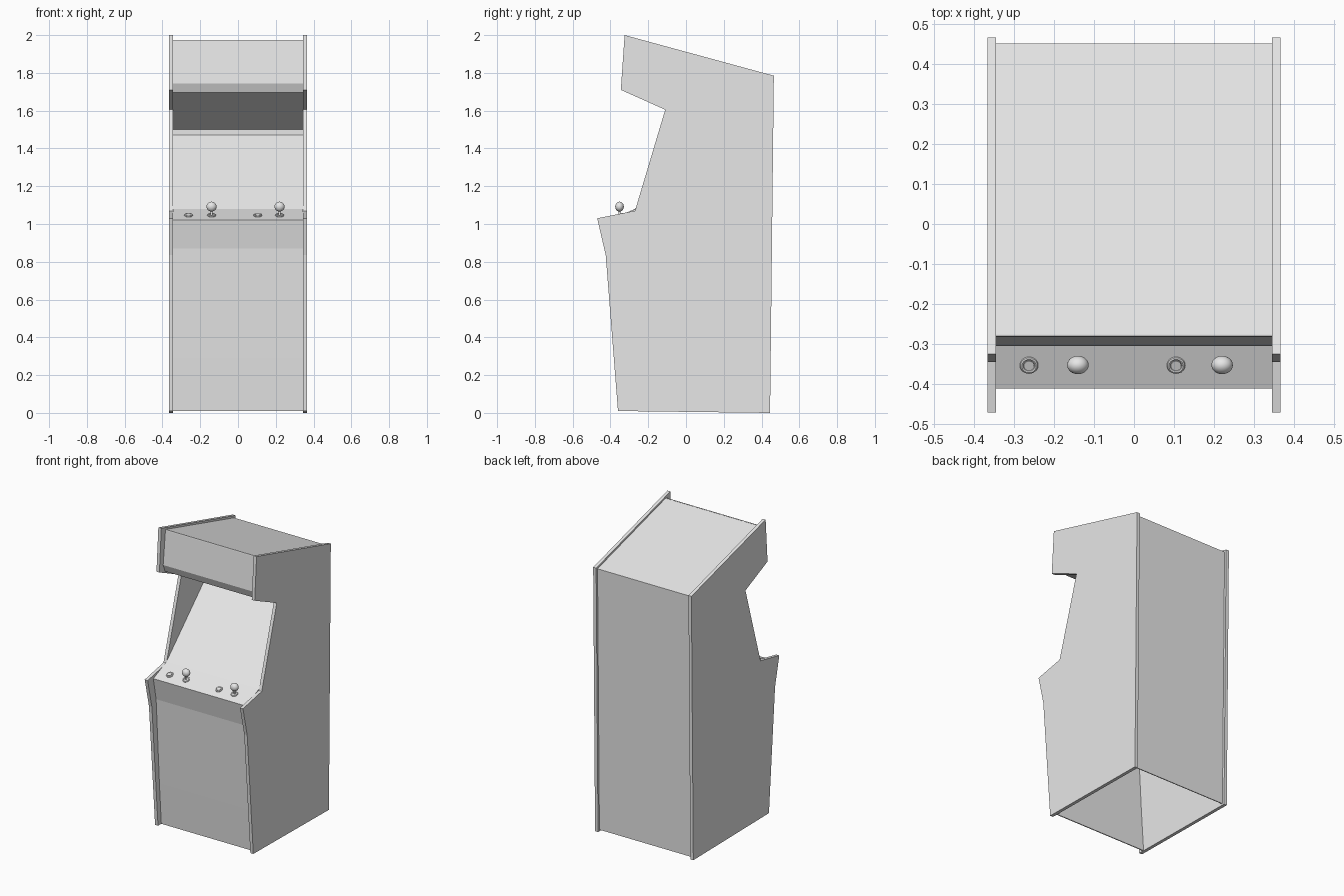
import bpy, bmesh, math
from mathutils import Vector

if "Cube" in bpy.data.objects:
    bpy.data.objects.remove(bpy.data.objects["Cube"])

grey = bpy.data.materials.new("light_grey")
grey.diffuse_color = (0.8, 0.8, 0.8, 1)
grey.use_nodes = True
grey.node_tree.nodes["Principled BSDF"].inputs["Base Color"].default_value = grey.diffuse_color


def finish(ob, smooth=False):
    ob.data.materials.append(grey)
    if smooth:
        bpy.ops.object.select_all(action='DESELECT')
        ob.select_set(True)
        bpy.context.view_layer.objects.active = ob
        bpy.ops.object.shade_smooth_by_angle(angle=math.radians(40))
    return ob


def prism(name, outline, x0, x1):
    """Extrude a (y, z) outline along x."""
    bm = bmesh.new()
    face = bm.faces.new([bm.verts.new((x0, y, z)) for y, z in outline])
    out = bmesh.ops.extrude_face_region(bm, geom=[face])
    bmesh.ops.translate(bm, vec=(x1 - x0, 0, 0),
                        verts=[v for v in out["geom"] if isinstance(v, bmesh.types.BMVert)])
    bmesh.ops.recalc_face_normals(bm, faces=bm.faces)
    me = bpy.data.meshes.new(name)
    bm.to_mesh(me)
    bm.free()
    ob = bpy.data.objects.new(name, me)
    bpy.context.collection.objects.link(ob)
    return finish(ob)


# Side boards
side = [(-0.36, 0.01), (-0.425, 0.835), (-0.47, 1.03), (-0.27, 1.07), (-0.11, 1.605),
        (-0.345, 1.71), (-0.325, 2.0), (0.465, 1.785), (0.445, 0.0)]
for label, s in (("left", -1), ("right", 1)):
    prism(label + "_side_board", side, s * 0.344, s * 0.366)

# Inner shell: thin boards between the sides, following the profile
shell = [(-0.325, 0.01), (-0.345, 0.29), (-0.38, 0.87), (-0.41, 1.02), (-0.27, 1.08),
         (0.13, 1.47), (0.13, 1.50), (-0.285, 1.695), (-0.305, 1.745), (-0.28, 1.975),
         (0.45, 1.775), (0.43, 0.01)]
names = ["kick_board", "lower_front", "control_front", "control_deck", "screen",
         "screen_top_trim", "speaker_board", "marquee_lip", "marquee", "top_board", "back_board"]
for name, a, b in zip(names, shell, shell[1:]):
    a, b = Vector(a), Vector(b)
    d = (b - a).normalized()
    n = Vector((d.y, -d.x)) * 0.006          # thickness goes inward
    prism(name, [a, b, b + n, a + n], -0.345, 0.345)

# Controls, tilted with the deck
tilt = math.atan2(0.06, 0.14)
up = Vector((0, -math.sin(tilt), math.cos(tilt)))


def deck(x, h):
    return Vector((x, -0.352, 1.045)) + up * h


def disc(name, x, h0, h1, r):
    bpy.ops.mesh.primitive_cylinder_add(vertices=20, radius=r, depth=h1 - h0,
                                        location=deck(x, (h0 + h1) / 2), rotation=(tilt, 0, 0))
    ob = bpy.context.object
    ob.name = name
    finish(ob, True)


def ring(name, x):
    bpy.ops.mesh.primitive_torus_add(major_radius=0.018, minor_radius=0.005, major_segments=24,
                                     minor_segments=8, location=deck(x, 0.002),
                                     rotation=(tilt, 0, 0))
    ob = bpy.context.object
    ob.name = name
    finish(ob, True)


for i, (bx, jx) in enumerate(((-0.262, -0.14), (0.105, 0.22)), 1):
    # Push button
    ring(f"button_ring_{i}", bx)
    disc(f"button_cap_{i}", bx, -0.004, 0.006, 0.013)
    # Joystick
    ring(f"joystick_ring_{i}", jx)
    disc(f"joystick_base_{i}", jx, -0.004, 0.003, 0.016)
    bpy.ops.mesh.primitive_cylinder_add(vertices=12, radius=0.006, depth=0.05,
                                        location=(jx, -0.352, 1.062))
    bpy.context.object.name = f"joystick_stem_{i}"
    finish(bpy.context.object, True)
    bpy.ops.mesh.primitive_uv_sphere_add(segments=24, ring_count=14, radius=0.026,
                                         location=(jx, -0.352, 1.092))
    ball = bpy.context.object
    ball.name = f"joystick_ball_{i}"
    ball.scale = (1.03, 0.88, 1)
    finish(ball, True)
